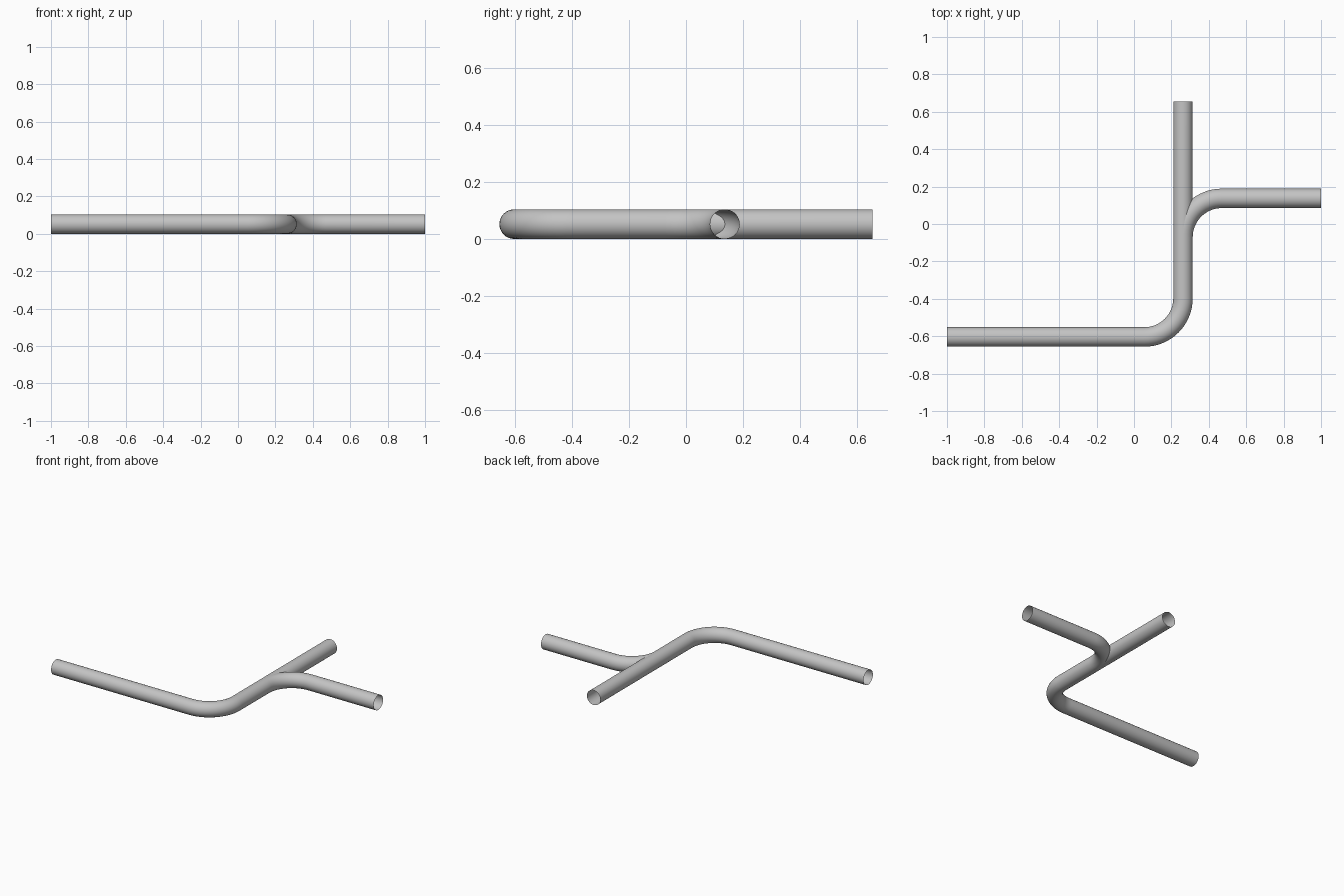
import bpy, bmesh
from math import sin, cos, pi, tau
from mathutils import Vector

cube = bpy.data.objects.get("Cube")
if cube:
    bpy.data.objects.remove(cube)

RADIUS = 0.052
SIDES = 32
BEND_STEPS = 16

metal = bpy.data.materials.new("grey_metal")
metal.use_nodes = True
grey = (0.55, 0.55, 0.55, 1)
metal.diffuse_color = grey
metal.node_tree.nodes["Principled BSDF"].inputs["Base Color"].default_value = grey


def bend(cx, cy, r, start, end):
    """Quarter-turn path points with their headings."""
    turn = 1 if end > start else -1
    pts = []
    for i in range(BEND_STEPS + 1):
        a = start + (end - start) * i / BEND_STEPS
        pts.append((Vector((cx + r * cos(a), cy + r * sin(a), RADIUS)),
                    Vector((-sin(a), cos(a), 0)) * turn))
    return pts


def tube(name, path):
    """Open round tube swept along a flat path."""
    bm = bmesh.new()
    rings = []
    for p, heading in path:
        side = Vector((heading.y, -heading.x, 0))
        rings.append([bm.verts.new(p + side * RADIUS * cos(tau * k / SIDES)
                                   + Vector((0, 0, RADIUS * sin(tau * k / SIDES))))
                      for k in range(SIDES)])
    for a, b in zip(rings, rings[1:]):
        for k in range(SIDES):
            n = (k + 1) % SIDES
            face = bm.faces.new((a[k], a[n], b[n], b[k]))
            face.smooth = True
    bmesh.ops.recalc_face_normals(bm, faces=bm.faces)
    mesh = bpy.data.meshes.new(name)
    bm.to_mesh(mesh)
    bm.free()
    mesh.materials.append(metal)
    obj = bpy.data.objects.new(name, mesh)
    bpy.context.collection.objects.link(obj)
    return obj


east, north = Vector((1, 0, 0)), Vector((0, 1, 0))

# Main pipe: straight run, bend, straight run to the back
tube("main_pipe",
     [(Vector((-1, -0.604, RADIUS)), east)]
     + bend(0.055, -0.397, 0.207, -pi / 2, 0)
     + [(Vector((0.262, 0.656, RADIUS)), north)])

# Branch pipe: leaves the main pipe and bends to the left side
tube("branch_pipe",
     bend(0.469, -0.07, 0.207, pi, pi / 2)
     + [(Vector((1, 0.137, RADIUS)), east)])
